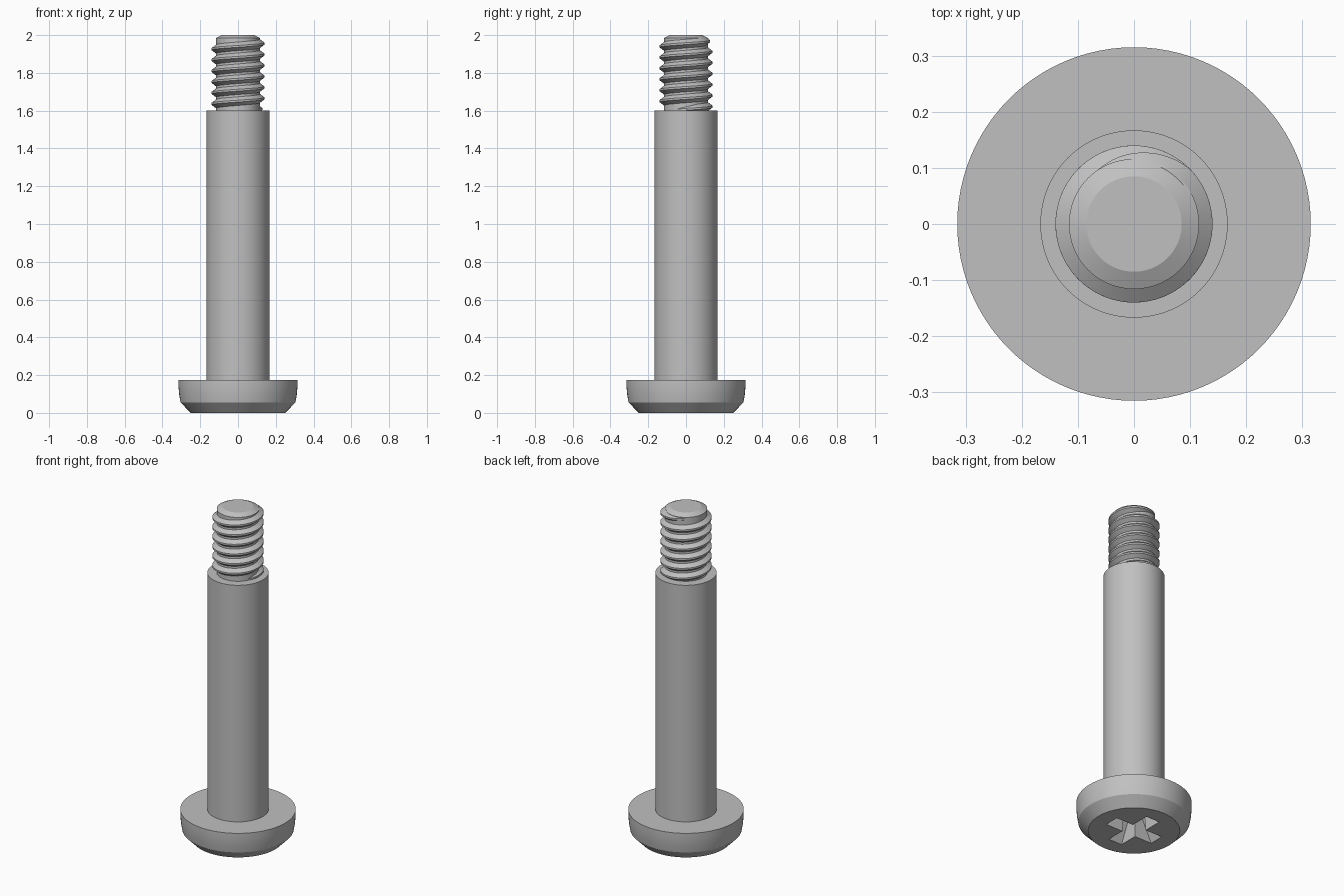
import bpy, bmesh
from math import cos, sin, pi, tau

if "Cube" in bpy.data.objects:
    bpy.data.objects.remove(bpy.data.objects["Cube"])

STEEL = (0.53, 0.53, 0.53, 1)
steel = bpy.data.materials.new("grey steel")
steel.use_nodes = True
steel.diffuse_color = STEEL
steel.node_tree.nodes["Principled BSDF"].inputs["Base Color"].default_value = STEEL


def make_object(name, bm):
    bmesh.ops.recalc_face_normals(bm, faces=bm.faces)
    mesh = bpy.data.meshes.new(name)
    bm.to_mesh(mesh)
    bm.free()
    mesh.materials.append(steel)
    obj = bpy.data.objects.new(name, mesh)
    bpy.context.collection.objects.link(obj)
    return obj


def select(obj):
    bpy.ops.object.select_all(action="DESELECT")
    obj.select_set(True)
    bpy.context.view_layer.objects.active = obj


def smooth(obj, angle):
    select(obj)
    bpy.ops.object.shade_smooth_by_angle(angle=angle)


def loft(bm, rings):
    """Join closed rings of points and cap both ends."""
    rows = [[bm.verts.new(p) for p in ring] for ring in rings]
    n = len(rows[0])
    for a, b in zip(rows, rows[1:]):
        for i in range(n):
            j = (i + 1) % n
            bm.faces.new((a[i], a[j], b[j], b[i]))
    bm.faces.new(rows[0])
    bm.faces.new(rows[-1])


def lathe(name, profile, sides=96):
    bm = bmesh.new()
    loft(bm, [[(r * cos(tau * i / sides), r * sin(tau * i / sides), z)
               for i in range(sides)] for r, z in profile])
    return make_object(name, bm)


# Head, shoulder and threaded core
head = lathe("head", [(0.25, 0), (0.304, 0.055), (0.311, 0.095),
                      (0.315, 0.14), (0.315, 0.175)])
shoulder = lathe("shoulder", [(0.167, 0.17), (0.167, 1.6)])
core = lathe("thread_core", [(0.116, 1.59), (0.116, 1.985), (0.085, 2.0)])


# Cross recess in the underside of the head, narrowing inwards
def cross(tip, half, z):
    points = []
    for k in range(4):
        c, s = cos(k * pi / 2), sin(k * pi / 2)
        for x, y in ((tip, -half), (tip, half), (half, half)):
            points.append((x * c - y * s, x * s + y * c, z))
    return points


bm = bmesh.new()
loft(bm, [cross(0.17, 0.046, -0.02), cross(0.16, 0.045, 0), cross(0.08, 0.038, 0.15)])
cutter = make_object("recess_cutter", bm)
cutter.hide_render = True
cut = head.modifiers.new("recess", "BOOLEAN")
cut.operation = "DIFFERENCE"
cut.solver = "EXACT"
cut.object = cutter
select(head)
bpy.ops.object.modifier_apply(modifier="recess")
bpy.data.objects.remove(cutter)

# Right-handed helical thread, fading into the core at both ends
PITCH = 0.058
ROOT, CREST = 0.112, 0.14
STEPS = 64
start, end = -0.1 * tau, 6.38 * tau
count = int((end - start) / tau * STEPS)
rings = []
for i in range(count + 1):
    t = start + (end - start) * i / count
    z = 1.607 + PITCH * t / tau
    fade = min(1, (t - start) / 1.2, (end - t) / 1.6)
    fade = max(0.02, fade)
    crest = ROOT + (CREST - ROOT) * fade
    wide = 0.006 + 0.02 * fade
    section = [(ROOT - 0.01, -wide), (ROOT, -wide), (crest, -0.005),
               (crest, 0.005), (ROOT, wide), (ROOT - 0.01, wide)]
    rings.append([(r * cos(t), r * sin(t), z + h) for r, h in section])
bm = bmesh.new()
loft(bm, rings)
thread = make_object("screw_thread", bm)

for part in (head, shoulder, core, thread):
    smooth(part, pi / 7)
